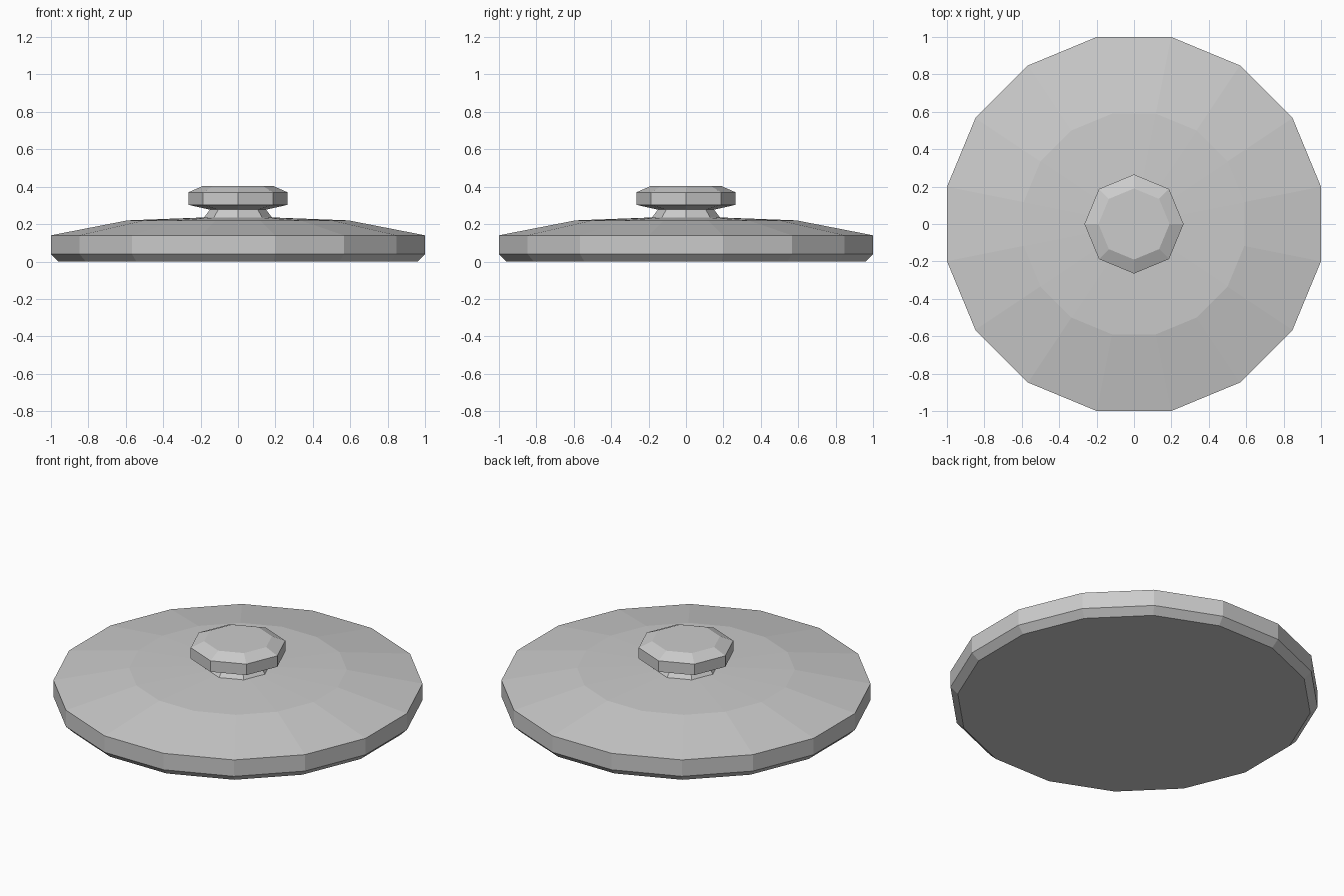
import bpy, bmesh, math

if "Cube" in bpy.data.objects:
    bpy.data.objects.remove(bpy.data.objects["Cube"])

def lathe(name, profile, sides, offset):
    """Closed faceted solid from a (radius, z) profile, bottom to top."""
    bm = bmesh.new()
    rings = []
    for r, z in profile:
        ring = []
        for i in range(sides):
            a = offset + 2 * math.pi * i / sides
            ring.append(bm.verts.new((r * math.cos(a), r * math.sin(a), z)))
        rings.append(ring)
    for low, high in zip(rings, rings[1:]):
        for i in range(sides):
            j = (i + 1) % sides
            bm.faces.new((low[i], low[j], high[j], high[i]))
    bm.faces.new(rings[0][::-1])
    bm.faces.new(rings[-1])
    mesh = bpy.data.meshes.new(name)
    bm.to_mesh(mesh)
    bm.free()
    obj = bpy.data.objects.new(name, mesh)
    bpy.context.collection.objects.link(obj)
    return obj

# Lid disc: 16 sides, flat sides facing the axes
k = 1 / math.cos(math.pi / 16)
disc = [(0.96, 0), (1.0, 0.04), (1.0, 0.14), (0.59, 0.22), (0.17, 0.236)]
lathe("lid_disc", [(r * k, z) for r, z in disc], 16, math.pi / 16)

# Knob: 8 sides, corners on the axes, with a flared neck
lathe("lid_knob", [(0.19, 0.225), (0.15, 0.277), (0.265, 0.303),
                   (0.265, 0.37), (0.19, 0.403)], 8, 0)
